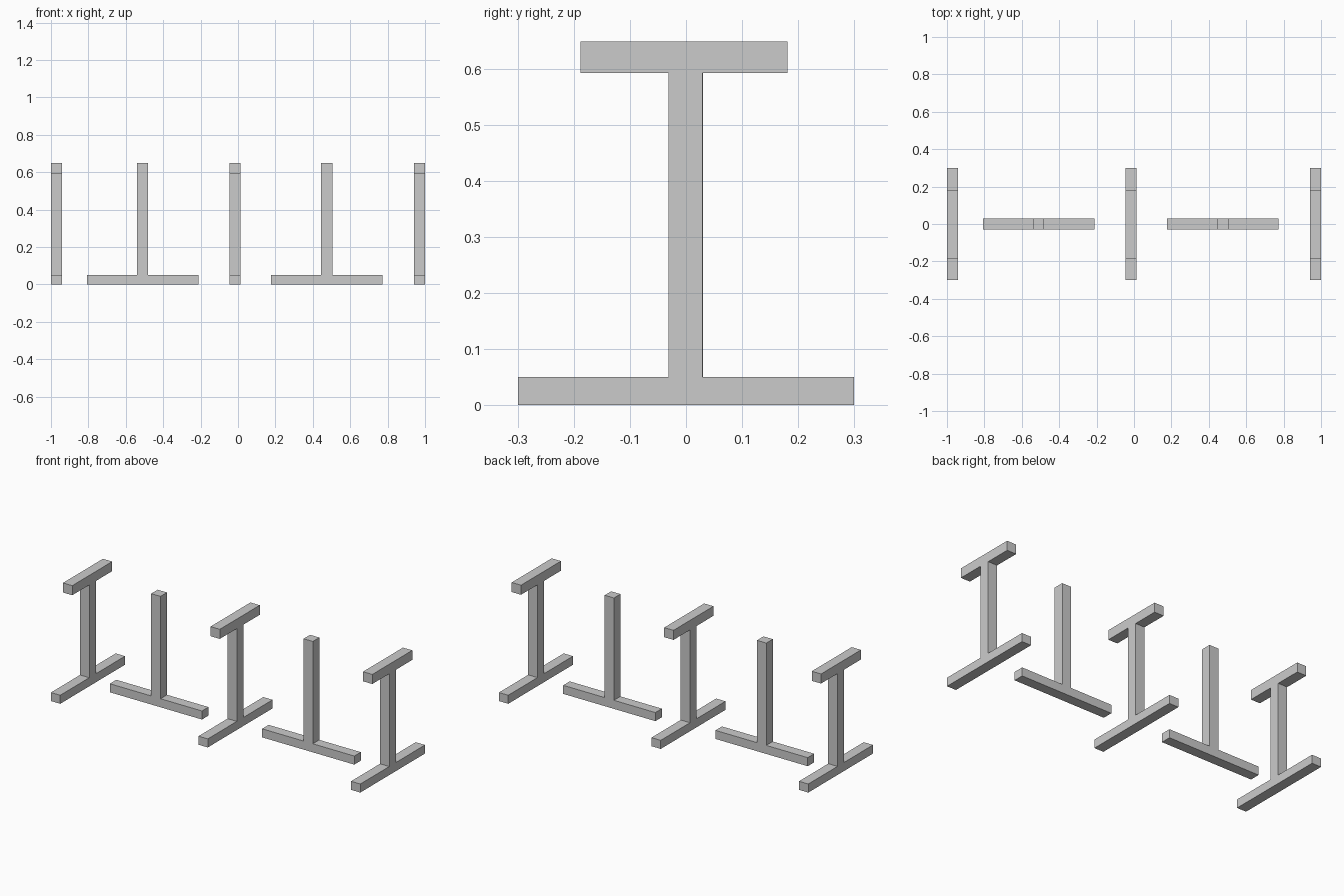
import bpy

if "Cube" in bpy.data.objects:
    bpy.data.objects.remove(bpy.data.objects["Cube"])


def box(name, x, y, z):
    """Box spanning the given (min, max) ranges."""
    spans = (x, y, z)
    bpy.ops.mesh.primitive_cube_add(size=1, location=[(a + b) / 2 for a, b in spans])
    ob = bpy.context.object
    ob.name = name
    ob.scale = [b - a for a, b in spans]
    bpy.ops.object.transform_apply(location=False, rotation=False, scale=True)


W = 0.03                                    # half width of every bar
BASE_TOP, BAR_BOTTOM, TOP = 0.05, 0.592, 0.648

# Cross-facing supports: foot, post and top bar along y
for i, x in enumerate((-0.97, -0.016, 0.97), 1):
    xs = (x - W, x + W)
    box(f"support_foot_{i}", xs, (-0.299, 0.299), (0, BASE_TOP))
    box(f"support_post_{i}", xs, (-0.031, 0.029), (BASE_TOP, BAR_BOTTOM))
    box(f"support_top_bar_{i}", xs, (-0.188, 0.181), (BAR_BOTTOM, TOP))

# Intermediate stands: foot along x with a plain post
for i, x in enumerate((-0.51, 0.475), 1):
    box(f"stand_foot_{i}", (x - 0.298, x + 0.298), (-W, W), (0, BASE_TOP))
    box(f"stand_post_{i}", (x - W, x + W), (-W, W), (BASE_TOP, TOP))
